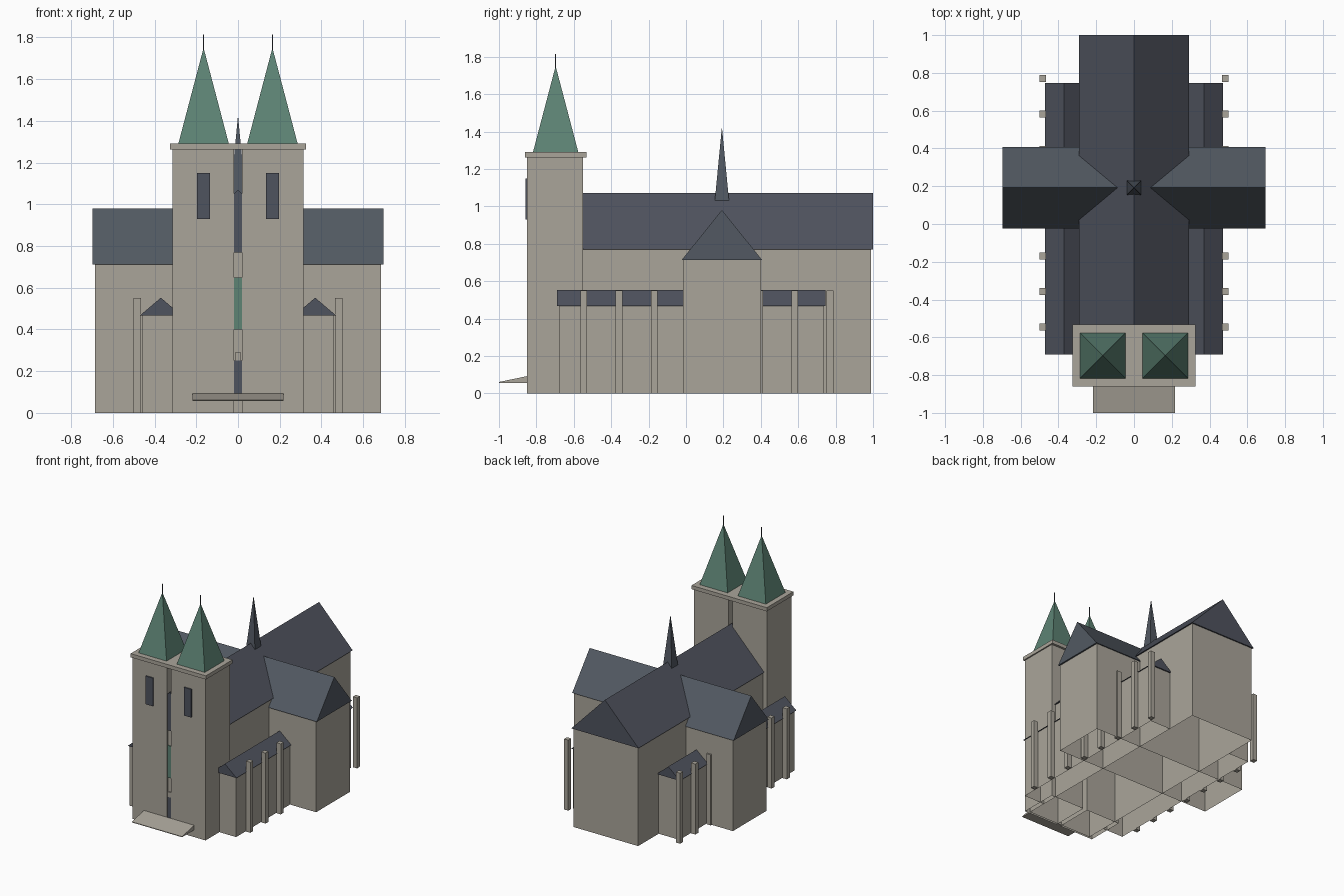
import bpy, bmesh
from mathutils import Vector

old = bpy.data.objects.get("Cube")
if old:
    bpy.data.objects.remove(old, do_unlink=True)


def material(name, srgb):
    colour = [((c / 255 + 0.055) / 1.055) ** 2.4 for c in srgb] + [1.0]
    mat = bpy.data.materials.new(name)
    mat.use_nodes = True
    mat.diffuse_color = colour
    mat.node_tree.nodes["Principled BSDF"].inputs["Base Color"].default_value = colour
    return mat


STONE = material("pale stone", (170, 165, 154))
SLATE = material("dark slate", (79, 83, 94))
BLUE_SLATE = material("blue slate", (82, 89, 98))
COPPER = material("green copper", (93, 131, 116))


def finish(name, bm, mat):
    bmesh.ops.recalc_face_normals(bm, faces=bm.faces)
    mesh = bpy.data.meshes.new(name)
    bm.to_mesh(mesh)
    bm.free()
    mesh.materials.append(mat)
    obj = bpy.data.objects.new(name, mesh)
    bpy.context.collection.objects.link(obj)
    return obj


def box(name, xs, ys, zs, mat, open_bottom=False):
    bm = bmesh.new()
    bmesh.ops.create_cube(bm, size=1)
    for v in bm.verts:
        v.co = Vector([(a + b) / 2 + c * (b - a)
                       for c, (a, b) in zip(v.co, (xs, ys, zs))])
    bmesh.ops.recalc_face_normals(bm, faces=bm.faces)
    if open_bottom:
        base = [f for f in bm.faces if f.normal.z < -0.5]
        bmesh.ops.delete(bm, geom=base, context='FACES_ONLY')
    return finish(name, bm, mat)


def extrude_profile(name, points, offset, mat):
    bm = bmesh.new()
    face = bm.faces.new([bm.verts.new(p) for p in points])
    ext = bmesh.ops.extrude_face_region(bm, geom=[face], use_keep_orig=True)
    moved = [g for g in ext["geom"] if isinstance(g, bmesh.types.BMVert)]
    bmesh.ops.translate(bm, verts=moved, vec=offset)
    return finish(name, bm, mat)


def pyramid(name, centre, half, zs, mat):
    bm = bmesh.new()
    x, y = centre
    corners = [bm.verts.new((x + half * i, y + half * j, zs[0]))
               for i, j in ((-1, -1), (1, -1), (1, 1), (-1, 1))]
    tip = bm.verts.new((x, y, zs[1]))
    bm.faces.new(corners)
    for i in range(4):
        bm.faces.new((corners[i], corners[(i + 1) % 4], tip))
    return finish(name, bm, mat)


def span(centre, half):
    return (centre - half, centre + half)


# Nave
box("nave_walls", (-0.28, 0.28), (-0.835, 0.99), (0, 0.77), STONE, True)
extrude_profile("nave_roof", [(-0.29, -0.845, 0.77), (0.29, -0.845, 0.77), (0, -0.845, 1.07)],
                (0, 1.845, 0), SLATE)

# Transept
box("transept_walls", (-0.685, 0.685), (-0.015, 0.4), (0, 0.712), STONE, True)
extrude_profile("transept_roof", [(-0.697, -0.024, 0.712), (-0.697, 0.408, 0.712), (-0.697, 0.192, 0.98)],
                (1.394, 0, 0), BLUE_SLATE)

# Ridge turret
pyramid("ridge_turret", (0, 0.192), 0.038, (1.03, 1.425), BLUE_SLATE)

for side, s in (("left", 1), ("right", -1)):
    # Side aisles with their small gabled roofs
    box("aisle_walls_" + side, sorted((s * 0.28, s * 0.46)), (-0.68, 0.737), (0, 0.467), STONE, True)
    extrude_profile("aisle_roof_" + side,
                    [(s * 0.27, -0.69, 0.467), (s * 0.47, -0.69, 0.467), (s * 0.37, -0.69, 0.552)],
                    (0, 1.437, 0), SLATE)

    # Buttresses
    for i in range(8):
        box(f"buttress_{side}_{i + 1}", span(s * 0.483, 0.018),
            span(-0.546 + i * 0.188, 0.018), (0, 0.55), STONE)

    # Towers, belfry openings, spires and finials
    box("tower_" + side, sorted((s * 0.018, s * 0.315)), (-0.85, -0.55), (0, 1.262), STONE, True)
    box("belfry_opening_" + side, span(s * 0.165, 0.031), (-0.859, -0.85), (0.93, 1.15), SLATE)
    pyramid("spire_" + side, (s * 0.165, -0.697), 0.121, (1.29, 1.75), COPPER)
    box("finial_" + side, span(s * 0.165, 0.003), span(-0.697, 0.003), (1.7, 1.815), SLATE)

# Tower cornice
box("tower_cornice", (-0.325, 0.325), (-0.86, -0.532), (1.262, 1.291), STONE)

# West front details between the towers
box("tall_window", (-0.018, 0.018), (-0.843, -0.835), (0.4, 0.65), COPPER)
box("door", (-0.018, 0.018), (-0.843, -0.835), (0.06, 0.25), SLATE)
box("door_arch", (-0.015, 0.015), (-0.845, -0.835), (0.25, 0.29), STONE)

# Sloping entrance platform
extrude_profile("entrance_ramp", [(-0.217, -1, 0.056), (-0.217, -0.85, 0.056),
                                  (-0.217, -0.85, 0.092), (-0.217, -1, 0.061)],
                (0.434, 0, 0), STONE)
